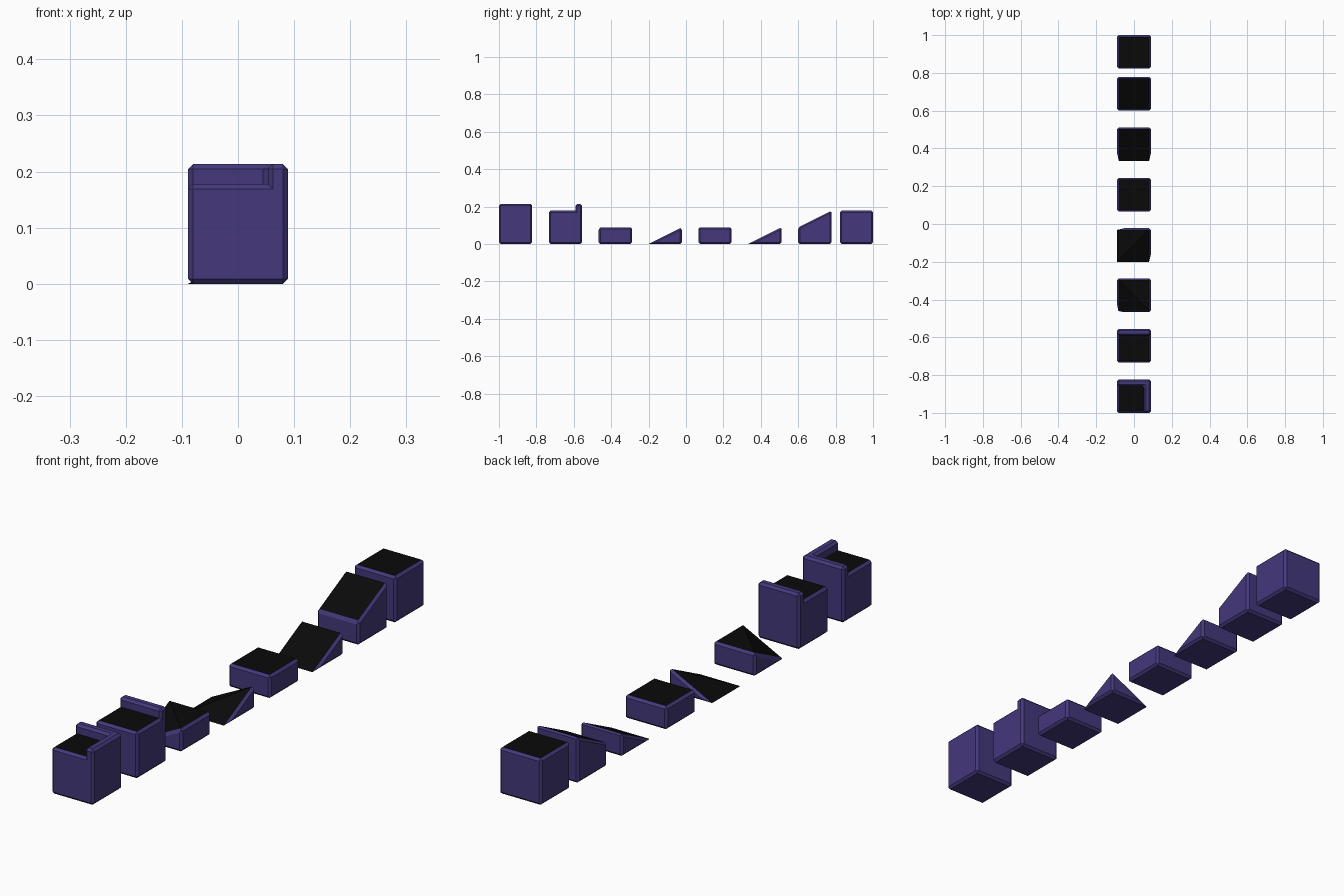
import bpy, bmesh
from mathutils import Vector

if "Cube" in bpy.data.objects:
    bpy.data.objects.remove(bpy.data.objects["Cube"])

W = 2 / 11.25          # tile width
R = W / 2
CH = 0.05 * W          # chamfer size


def material(name, color):
    m = bpy.data.materials.new(name)
    m.diffuse_color = color
    m.use_nodes = True
    m.node_tree.nodes["Principled BSDF"].inputs["Base Color"].default_value = m.diffuse_color
    return m


BODY = material("purple_body", (0.058, 0.040, 0.200, 1))
TOP = material("black_top", (0.003, 0.003, 0.003, 1))


def finish(bm, name, y):
    bmesh.ops.recalc_face_normals(bm, faces=bm.faces[:])
    me = bpy.data.meshes.new(name)
    bm.to_mesh(me)
    bm.free()
    me.materials.append(BODY)
    me.materials.append(TOP)
    ob = bpy.data.objects.new(name, me)
    ob.location = (0, y, 0)
    bpy.context.collection.objects.link(ob)


def hull(heights):
    """Block with a height per corner: (-x-y), (+x-y), (+x+y), (-x+y)."""
    bm = bmesh.new()
    corners = ((-R, -R), (R, -R), (R, R), (-R, R))
    for (x, y), h in zip(corners, heights):
        bm.verts.new((x, y, 0))
        if h > 0:
            bm.verts.new((x, y, h * W))
    bmesh.ops.convex_hull(bm, input=bm.verts[:])
    bmesh.ops.dissolve_limit(bm, angle_limit=0.01, verts=bm.verts[:], edges=bm.edges[:])
    bmesh.ops.recalc_face_normals(bm, faces=bm.faces[:])
    bm.normal_update()
    return bm


def paint_top(bm, limit=9.0):
    for f in bm.faces:
        low = f.calc_center_median().z < limit
        f.material_index = 1 if f.normal.z > 0.1 and low else 0


def convex_tile(name, y, heights):
    bm = hull(heights)
    paint_top(bm)
    # one chamfer plane per edge, leaving creases and thin tips sharp
    planes = []
    for e in bm.edges:
        a, b = e.link_faces
        if a.normal.z > 0.1 and b.normal.z > 0.1:
            continue
        if a.normal.z * b.normal.z < -0.05:
            continue
        mid = (e.verts[0].co + e.verts[1].co) / 2
        d = (e.verts[1].co - e.verts[0].co).normalized()
        inward = a.normal.cross(d).normalized()
        if inward.dot(a.calc_center_median() - mid) < 0:
            inward = -inward
        planes.append((mid + inward * CH, (a.normal + b.normal).normalized()))
    for co, no in planes:
        bmesh.ops.bisect_plane(bm, geom=bm.verts[:] + bm.edges[:] + bm.faces[:],
                               dist=1e-6, plane_co=co, plane_no=no, clear_outer=True)
        rim = [e for e in bm.edges if e.is_boundary]
        if rim:
            for f in bmesh.ops.holes_fill(bm, edges=rim, sides=0)["faces"]:
                f.material_index = 0
    finish(bm, name, y)


def walled_tile(name, y, axes):
    """Full block with a low wall along the +side of each given axis."""
    bm = hull((1, 1, 1, 1))
    inner = R - 0.2 * W
    for ax in axes:
        no = Vector((0, 0, 0))
        no[ax] = 1
        bmesh.ops.bisect_plane(bm, geom=bm.verts[:] + bm.edges[:] + bm.faces[:],
                               plane_co=no * inner, plane_no=no)
    bm.normal_update()
    wall = [f for f in bm.faces if f.normal.z > 0.9
            and any(f.calc_center_median()[ax] > inner for ax in axes)]
    out = bmesh.ops.extrude_face_region(bm, geom=wall)["geom"]
    bmesh.ops.translate(bm, vec=(0, 0, 0.2 * W),
                        verts=[g for g in out if isinstance(g, bmesh.types.BMVert)])
    bmesh.ops.recalc_face_normals(bm, faces=bm.faces[:])
    bmesh.ops.dissolve_limit(bm, angle_limit=0.01, verts=bm.verts[:], edges=bm.edges[:])
    bm.normal_update()
    paint_top(bm, 1.1 * W)
    bmesh.ops.bevel(bm, geom=bm.edges[:], offset=CH, offset_type='OFFSET', segments=1,
                    profile=0.5, affect='EDGES', clamp_overlap=True, material=0)
    finish(bm, name, y)


def row(k):
    return -1 + R + 1.5 * W * k


# row of track tiles from front to back
walled_tile("corner_wall_tile", row(0), (0, 1))
walled_tile("single_wall_tile", row(1), (1,))
convex_tile("inner_corner_ramp", row(2), (0, .5, .5, .5))
convex_tile("outer_corner_ramp", row(3), (0, 0, .5, 0))
convex_tile("half_block", row(4), (.5, .5, .5, .5))
convex_tile("low_ramp", row(5), (0, 0, .5, .5))
convex_tile("high_ramp", row(6), (.5, .5, 1, 1))
convex_tile("full_block", 1 - R, (1, 1, 1, 1))
